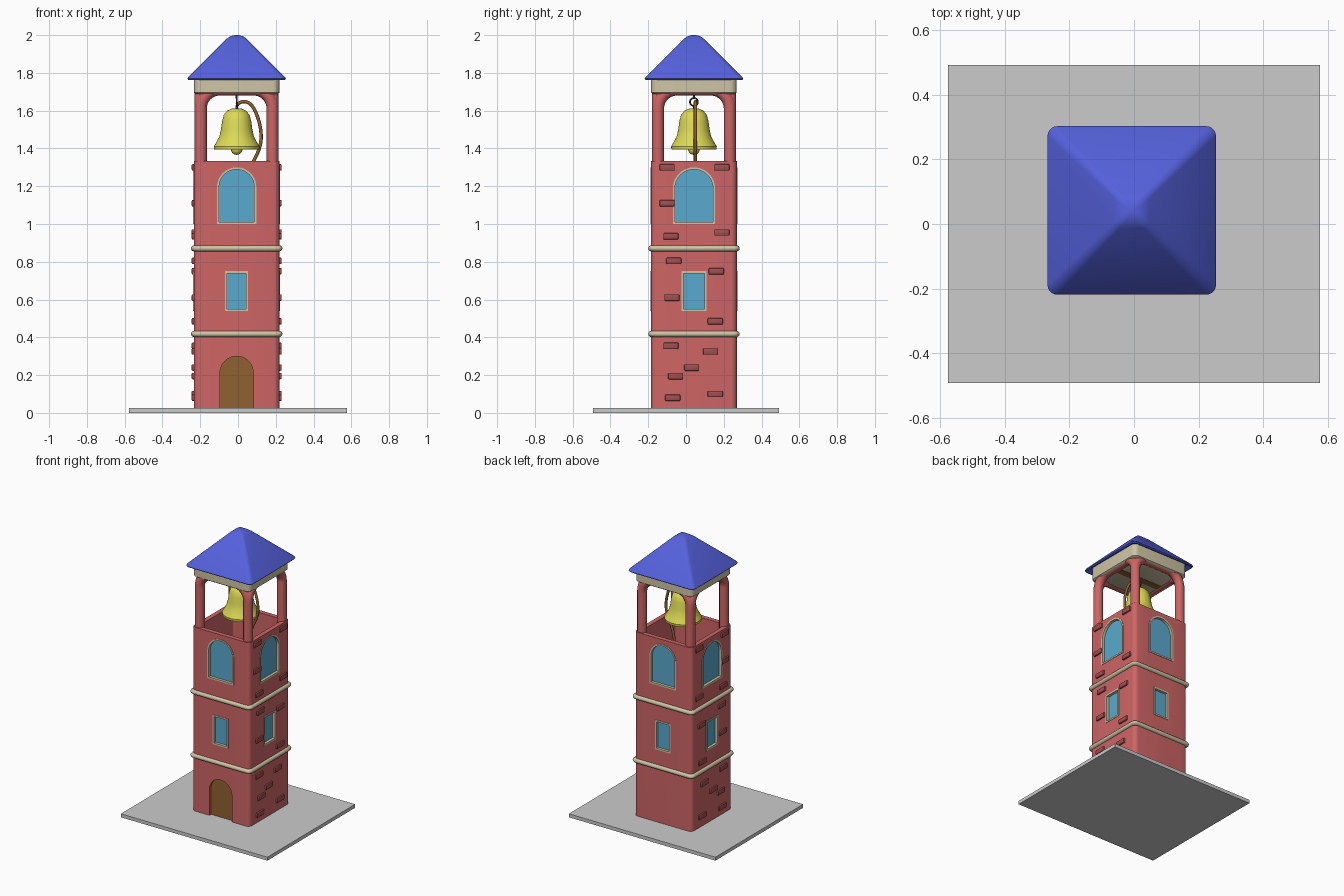
import bpy, bmesh, math
from mathutils import Vector, Matrix

if "Cube" in bpy.data.objects:
    bpy.data.objects.remove(bpy.data.objects["Cube"])

CX, CY = -0.007, 0.042      # tower axis
WALL = 0.227                # half width of the tower


def material(name, rgb):
    m = bpy.data.materials.new(name)
    m.diffuse_color = (*rgb, 1)
    m.use_nodes = True
    m.node_tree.nodes["Principled BSDF"].inputs["Base Color"].default_value = m.diffuse_color
    return m


RED = material("red_wall", (0.62, 0.13, 0.13))
BRICK = material("dark_brick", (0.36, 0.08, 0.08))
CREAM = material("cream_trim", (0.62, 0.56, 0.38))
BLUE = material("blue_roof", (0.09, 0.12, 0.72))
GLASS = material("window_blue", (0.10, 0.40, 0.62))
WOOD = material("brown_wood", (0.28, 0.12, 0.03))
GOLD = material("bell_yellow", (0.72, 0.70, 0.09))
IRON = material("dark_iron", (0.05, 0.05, 0.06))


def finish(bm, name, mat=None, smooth=True):
    bmesh.ops.recalc_face_normals(bm, faces=bm.faces)
    me = bpy.data.meshes.new(name)
    bm.to_mesh(me)
    bm.free()
    ob = bpy.data.objects.new(name, me)
    bpy.context.collection.objects.link(ob)
    if mat:
        me.materials.append(mat)
    if smooth:
        shade(ob)
    return ob


def shade(ob):
    bpy.ops.object.select_all(action='DESELECT')
    ob.select_set(True)
    bpy.context.view_layer.objects.active = ob
    bpy.ops.object.shade_smooth_by_angle(angle=math.radians(35))


def stack(name, levels, mat=None, seg=5):
    """Loft of rounded squares on the tower axis: (half width, corner radius, z)."""
    bm = bmesh.new()
    loops = []
    for h, r, z in levels:
        ring = []
        for q in range(4):
            sx, sy = ((1, 1), (-1, 1), (-1, -1), (1, -1))[q]
            for i in range(seg + 1):
                a = math.pi / 2 * (q + i / seg)
                ring.append(bm.verts.new((CX + sx * (h - r) + r * math.cos(a),
                                          CY + sy * (h - r) + r * math.sin(a), z)))
        loops.append(ring)
    n = len(loops[0])
    for a, b in zip(loops, loops[1:]):
        for i in range(n):
            bm.faces.new((a[i], a[(i + 1) % n], b[(i + 1) % n], b[i]))
    bm.faces.new(loops[0])
    bm.faces.new(loops[-1])
    return finish(bm, name, mat)


def on_side(u, d, z, k):
    """Point at sideways u and distance d out from the axis, on side k (0 = front)."""
    p = Matrix.Rotation(k * math.pi / 2, 3, 'Z') @ Vector((u, -d, z))
    return p + Vector((CX, CY, 0))


def outline(half, z0, z1, arched):
    pts = [(-half, z0), (half, z0)]
    if not arched:
        return pts + [(half, z1), (-half, z1)]
    return pts + [(half * math.cos(math.pi * i / 20), z1 - half + half * math.sin(math.pi * i / 20))
                  for i in range(21)]


def prism(name, pts, d0, d1, k, mat=None, hole=None):
    """Outline extruded outward on side k, optionally with a matching hole."""
    bm = bmesh.new()
    loops = [[bm.verts.new(on_side(u, d, z, k)) for u, z in p]
             for p, d in ((pts, d0), (pts, d1), (hole or [], d1), (hole or [], d0))]
    n = len(pts)
    pairs = [(0, 1), (1, 2), (2, 3), (3, 0)] if hole else [(0, 1)]
    for a, b in pairs:
        for i in range(n):
            j = (i + 1) % n
            bm.faces.new((loops[a][i], loops[a][j], loops[b][j], loops[b][i]))
    if not hole:
        bm.faces.new(loops[0])
        bm.faces.new(loops[1])
    return finish(bm, name, mat)


def pipe(name, pts, radius, mat, kind='POLY', cyclic=False):
    cu = bpy.data.curves.new(name, 'CURVE')
    cu.dimensions = '3D'
    cu.bevel_depth, cu.bevel_resolution, cu.use_fill_caps = radius, 4, True
    sp = cu.splines.new(kind)
    sp.points.add(len(pts) - 1)
    for p, co in zip(sp.points, pts):
        p.co = (*co, 1)
    sp.use_cyclic_u = cyclic
    if kind == 'NURBS':
        sp.order_u, sp.use_endpoint_u = 3, True
    tmp = bpy.data.objects.new(name + "_path", cu)
    bm = bmesh.new()
    bpy.context.collection.objects.link(tmp)
    bpy.context.view_layer.update()
    me = bpy.data.meshes.new_from_object(tmp.evaluated_get(bpy.context.evaluated_depsgraph_get()))
    bm.from_mesh(me)
    bpy.data.objects.remove(tmp)
    return finish(bm, name, mat)


def box(name, center, size, mat=None, bevel=0):
    bm = bmesh.new()
    bmesh.ops.create_cube(bm, size=1, matrix=Matrix.Translation(center) @ Matrix.Diagonal((*size, 1)))
    if bevel:
        bmesh.ops.bevel(bm, geom=bm.edges[:], offset=bevel, segments=2, affect='EDGES', profile=0.5)
    return finish(bm, name, mat)


# Ground plate
box("base_plate", (0, 0, 0.0125), (1.154, 0.986, 0.025))

# Tower body, open at the top
tower = stack("tower_body", [(WALL, 0.03, 0.02), (WALL, 0.03, 1.333)], RED)
cutters = [stack("cavity_cutter", [(0.195, 0.015, 0.88), (0.195, 0.015, 1.5)])]

# Windows on all four sides: recess, frame and pane
back = WALL - 0.022
for k in range(4):
    for label, half, z0, z1, arched in (("arched_window", 0.112 if k % 2 else 0.104, 1.0, 1.3, True),
                                        ("square_window", 0.067 if k % 2 else 0.061, 0.54, 0.75, False)):
        outer = outline(half, z0, z1, arched)
        inner = outline(half - 0.011, z0 + 0.011, z1 - 0.011, arched)
        cutters.append(prism("window_cutter", outer, back, 0.3, k))
        prism(f"{label}_frame_{k}", outer, back - 0.003, WALL + 0.003, k, CREAM, inner)
        prism(f"{label}_pane_{k}", inner, back - 0.004, back + 0.006, k, GLASS)

# Front door in a recess
door = outline(0.088, 0.022, 0.3, True)
cutters.append(prism("door_cutter", door, WALL - 0.025, 0.3, 0))
prism("door", door, WALL - 0.03, WALL - 0.018, 0, WOOD)

for c in cutters:
    mod = tower.modifiers.new("cut", 'BOOLEAN')
    mod.operation, mod.object, mod.solver = 'DIFFERENCE', c, 'EXACT'
    bpy.context.view_layer.objects.active = tower
    bpy.ops.object.modifier_apply(modifier=mod.name)
    bpy.data.objects.remove(c)
tower.data.materials.clear()
tower.data.materials.append(RED)
tower.data.polygons.foreach_set("material_index", [0] * len(tower.data.polygons))
shade(tower)

# Rounded trim bands
for i, z in enumerate((0.418, 0.871)):
    arc = [math.pi * (j / 8 - 0.5) for j in range(9)]
    stack(f"trim_band_{i}", [(0.226 + 0.016 * math.cos(a), 0.03, z + 0.016 * math.sin(a)) for a in arc], CREAM)

# Raised bricks on the left and right walls: (y, z)
bricks = [(-0.10, 1.30), (0.19, 1.30), (-0.10, 1.11), (-0.08, 0.935), (0.19, 0.955),
          (-0.065, 0.805), (0.16, 0.75), (-0.075, 0.61), (0.155, 0.485), (-0.08, 0.355),
          (0.13, 0.325), (0.03, 0.24), (-0.055, 0.195), (-0.07, 0.08), (0.155, 0.10)]
for side in (-1, 1):
    for i, (y, z) in enumerate(bricks):
        box(f"brick_{'left' if side < 0 else 'right'}_{i}", (CX + side * WALL, y, z),
            (0.022, 0.08, 0.034), BRICK, 0.005)

# Belfry: a bent arch on each side, sharing the corner posts
P, R, TOP = 0.19, 0.1, 1.712
right = [(P - R + R * math.cos(a), TOP - R + R * math.sin(a))
         for a in (math.pi / 2 * i / 10 for i in range(11))]
path = [(P, 1.30)] + right
path += [(-u, z) for u, z in reversed(path)]
for k in range(4):
    pipe(f"belfry_arch_{k}", [on_side(u, P, z, k) for u, z in path], 0.032, RED)

# Cornice, beam and hipped roof
stack("cornice", [(0.215, 0.03, 1.687), (0.226, 0.035, 1.695), (0.226, 0.035, 1.79)], CREAM)
box("bell_beam", (CX, CY, 1.70), (0.38, 0.05, 0.03), WOOD)
stack("roof", [(0.225, 0.02, 1.782), (0.245, 0.02, 1.766), (0.256, 0.025, 1.763), (0.261, 0.03, 1.769),
               (0.256, 0.03, 1.778), (0.055, 0.018, 1.979), (0.036, 0.016, 1.993), (0.012, 0.008, 2.0)], BLUE)

# Bell lathed from a profile
profile = [(0.0, 1.45), (0.06, 1.45), (0.1, 1.396), (0.119, 1.394), (0.121, 1.41), (0.108, 1.432), (0.092, 1.462),
           (0.083, 1.50), (0.077, 1.545), (0.068, 1.578), (0.05, 1.6), (0.025, 1.611), (0.0, 1.613)]
bm = bmesh.new()
vs = [bm.verts.new((CX + r, CY, z)) for r, z in profile]
es = [bm.edges.new(p) for p in zip(vs, vs[1:])]
bmesh.ops.spin(bm, geom=vs + es, cent=(CX, CY, 0), axis=(0, 0, 1), angle=math.tau, steps=40)
bmesh.ops.remove_doubles(bm, verts=bm.verts, dist=0.0005)
finish(bm, "bell", GOLD)

# Clapper
bm = bmesh.new()
bmesh.ops.create_uvsphere(bm, u_segments=20, v_segments=12, radius=0.031,
                          matrix=Matrix.Translation((CX, CY, 1.397)))
finish(bm, "clapper", GOLD)
pipe("clapper_rod", [(CX, CY, 1.40), (CX, CY, 1.46)], 0.01, GOLD)

# Hanging ring and hook
pipe("bell_ring", [(CX, CY + 0.021 * math.cos(i * math.tau / 24), 1.646 + 0.021 * math.sin(i * math.tau / 24))
                   for i in range(24)], 0.0045, IRON, cyclic=True)
pipe("ring_hook", [(CX, CY, 1.664), (CX, CY, 1.70)], 0.005, IRON)
pipe("bell_stem", [(CX, CY, 1.60), (CX, CY, 1.628)], 0.006, IRON)

# Pull rope arching over the bell and down into the tower
rope = [(-0.007, 1.63), (0.02, 1.655), (0.075, 1.635), (0.112, 1.55), (0.126, 1.46),
        (0.112, 1.39), (0.075, 1.32), (0.05, 1.22), (0.05, 0.9)]
pipe("pull_rope", [(x, 0.05, z) for x, z in rope], 0.009, WOOD, kind='NURBS')
